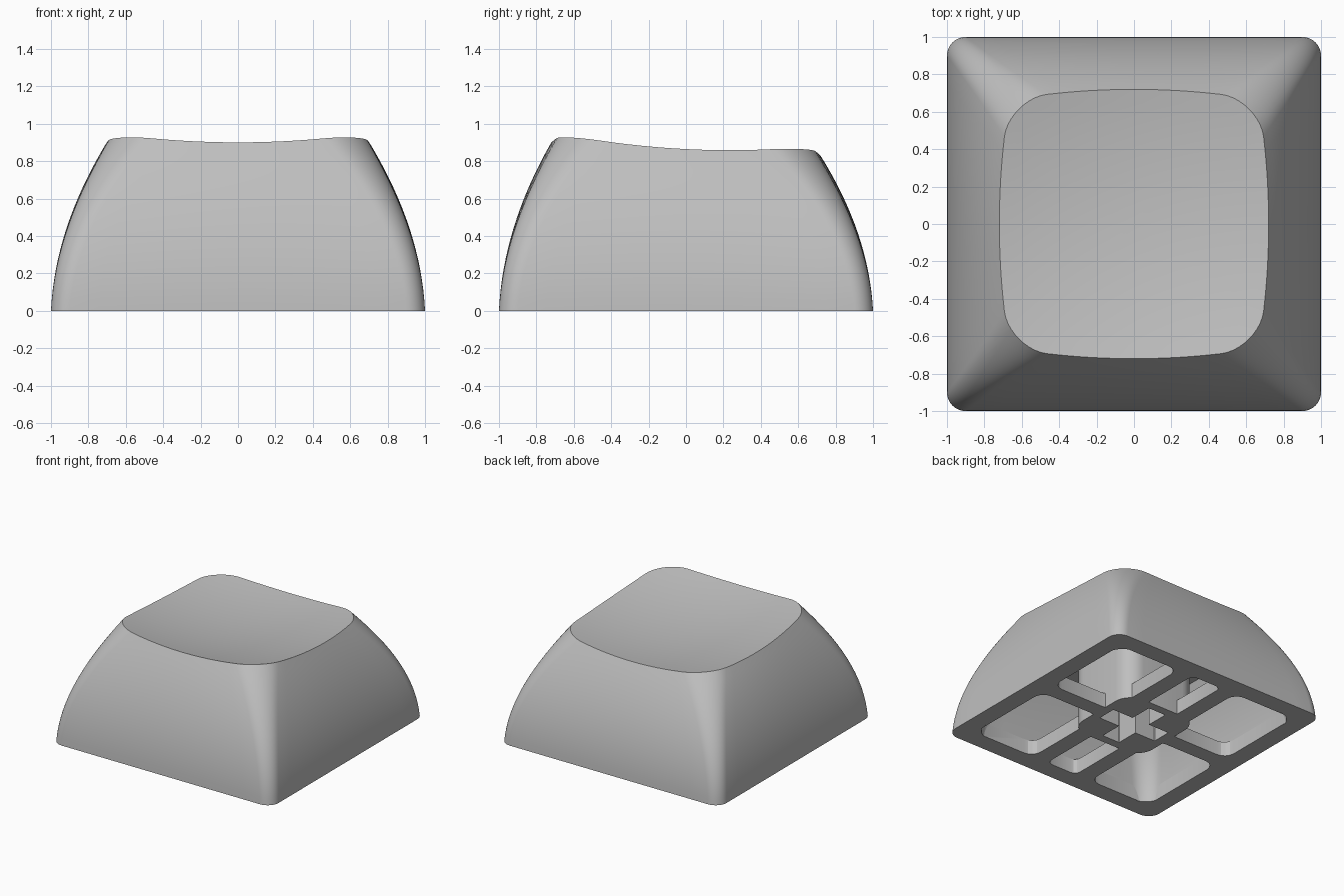
import bpy, bmesh, math

cube = bpy.data.objects.get("Cube")
if cube:
    bpy.data.objects.remove(cube, do_unlink=True)

GREY = (0.52, 0.52, 0.52, 1)
grey = bpy.data.materials.new("plain grey plastic")
grey.use_nodes = True
grey.diffuse_color = GREY
grey.node_tree.nodes["Principled BSDF"].inputs["Base Color"].default_value = GREY


def rounded_rect(cx, cy, hx, hy, r, arc=8, side=1):
    """Counter-clockwise outline, with optional subdivisions on the sides."""
    pts = []
    for q, (sx, sy) in enumerate([(1, 1), (-1, 1), (-1, -1), (1, -1)]):
        for i in range(arc + 1):
            a = (q + i / arc) * math.pi / 2
            pts.append((cx + sx * (hx - r) + r * math.cos(a),
                        cy + sy * (hy - r) + r * math.sin(a)))
    n, out = len(pts), []
    for i, p in enumerate(pts):
        out.append(p)
        if i % (arc + 1) == arc:
            nxt = pts[(i + 1) % n]
            for k in range(1, side):
                f = k / side
                out.append((p[0] + (nxt[0] - p[0]) * f, p[1] + (nxt[1] - p[1]) * f))
    return out


def bowed_square(h, r, bow):
    """Rounded square whose sides swell outwards in the middle."""
    return [(x + math.copysign(bow * max(0, 1 - (y / h) ** 2) * abs(x) / h, x),
             y + math.copysign(bow * max(0, 1 - (x / h) ** 2) * abs(y) / h, y))
            for x, y in rounded_rect(0, 0, h, h, r, 10, 12)]


def dish(x, y):
    return 0.797 + 0.13 * (x * x + y * y) - 0.05 * y


def finish(name, bm):
    bmesh.ops.recalc_face_normals(bm, faces=bm.faces)
    mesh = bpy.data.meshes.new(name)
    bm.to_mesh(mesh)
    bm.free()
    mesh.materials.append(grey)
    ob = bpy.data.objects.new(name, mesh)
    bpy.context.collection.objects.link(ob)
    return ob


def bridge(bm, a, b):
    n = len(a)
    for i in range(n):
        bm.faces.new((a[i], a[(i + 1) % n], b[(i + 1) % n], b[i]))


def prism(name, outline, z0, z1):
    bm = bmesh.new()
    low, high = ([bm.verts.new((x, y, z)) for x, y in outline] for z in (z0, z1))
    bridge(bm, low, high)
    bm.faces.new(low[::-1])
    bm.faces.new(high)
    return finish(name, bm)


def cut(ob, cutters):
    for c in cutters:
        mod = ob.modifiers.new("cut", 'BOOLEAN')
        mod.operation, mod.solver, mod.object = 'DIFFERENCE', 'EXACT', c
    graph = bpy.context.evaluated_depsgraph_get()
    mesh = bpy.data.meshes.new_from_object(ob.evaluated_get(graph))
    ob.modifiers.clear()
    ob.data = mesh
    for c in cutters:
        bpy.data.objects.remove(c, do_unlink=True)


def smooth(ob, angle):
    bpy.ops.object.select_all(action='DESELECT')
    ob.select_set(True)
    bpy.context.view_layer.objects.active = ob
    bpy.ops.object.shade_smooth_by_angle(angle=math.radians(angle))


def swell(t):
    return 0.15 * t + 0.85 * t * t


# Shell: cavity rings, curved outer walls and dished top in one skin
bm = bmesh.new()
rings = []
LEVELS = 16
for i in range(LEVELS, -1, -1):
    t = i / LEVELS
    f = swell(t)
    rings.append([(x, y, 0.68 * t) for x, y in
                  bowed_square(0.86 - 0.2 * f, 0.15 + 0.05 * f, 0.02 * f)])
top = bowed_square(0.665, 0.2, 0.055)
for i in range(LEVELS + 1):
    t = i / LEVELS
    f = swell(t)
    wall = bowed_square(1 - 0.335 * f, 0.1 + 0.1 * f, 0.055 * f)
    rings.append([(x, y, t * dish(*p)) for (x, y), p in zip(wall, top)])
for i in range(9, 0, -1):
    s = i / 10
    rings.append([(x * s, y * s, dish(x * s, y * s)) for x, y in top])
loops = [[bm.verts.new(p) for p in ring] for ring in rings]
for a, b in zip(loops, loops[1:]):
    bridge(bm, a, b)
bm.faces.new(loops[0])
centre = bm.verts.new((0, 0, dish(0, 0)))
for i, v in enumerate(loops[-1]):
    bm.faces.new((v, loops[-1][(i + 1) % len(loops[-1])], centre))
shell = finish("keycap_shell", bm)
smooth(shell, 28)

# Stem: rounded post with a cross-shaped socket
stem = prism("stem", rounded_rect(0, 0, 0.34, 0.34, 0.15), 0, 0.7)
ARM, HALF = 0.27, 0.08
cut(stem, [prism("socket_cutter", rounded_rect(0, 0, hx, hy, 0.005, 1), -0.1, 0.42)
           for hx, hy in ((ARM, HALF), (HALF, ARM))])
smooth(stem, 30)

# Ribs: thin lattice between the stem and the walls
ribs = prism("support_ribs", rounded_rect(0, 0, 0.86, 0.86, 0.15), 0, 0.12)
WALL, RIB_IN, RIB_OUT, CROSS_RIB = 0.85, 0.14, 0.28, 0.065
openings = [prism("stem_cutter", rounded_rect(0, 0, 0.33, 0.33, 0.14), -0.1, 0.3)]
for sy in (-1, 1):
    openings.append(prism("slot_cutter", rounded_rect(
        0, sy * (WALL + 0.3) / 2, RIB_IN, (WALL - 0.3) / 2, 0.05, 3), -0.1, 0.3))
    for sx in (-1, 1):
        openings.append(prism("window_cutter", rounded_rect(
            sx * (WALL + RIB_OUT) / 2, sy * (WALL + CROSS_RIB) / 2,
            (WALL - RIB_OUT) / 2, (WALL - CROSS_RIB) / 2, 0.09, 4), -0.1, 0.3))
cut(ribs, openings)
smooth(ribs, 20)
